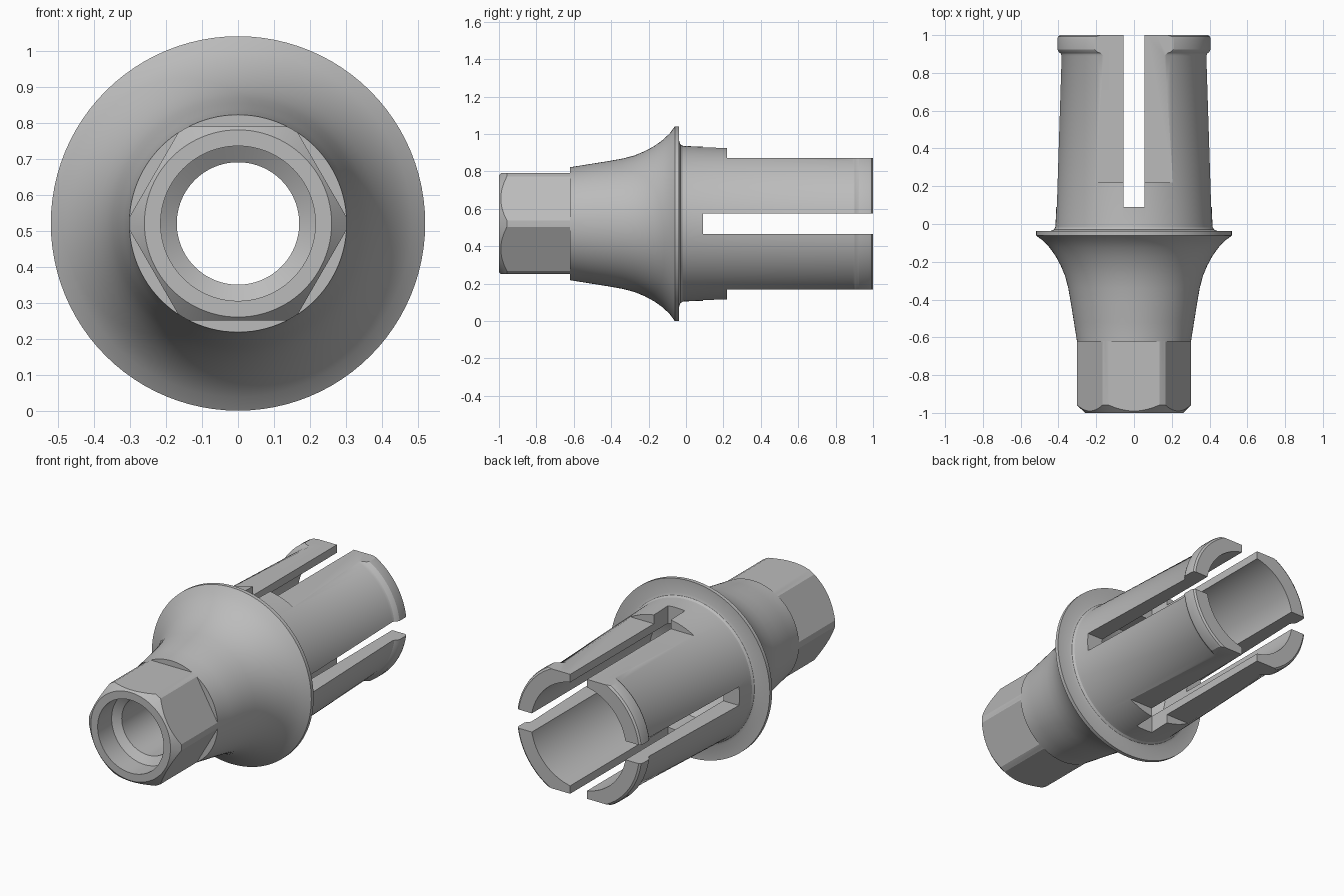
import bpy
import bmesh
import math
from mathutils import Matrix, Vector

default = bpy.data.objects.get("Cube")
if default:
    bpy.data.objects.remove(default, do_unlink=True)

AXIS_Z = 0.52
SEGMENTS = 96

metal = bpy.data.materials.new("grey metal")
metal.use_nodes = True
GREY = (0.5, 0.5, 0.5, 1)
metal.diffuse_color = GREY
metal.node_tree.nodes["Principled BSDF"].inputs["Base Color"].default_value = GREY


def to_object(name, bm):
    bmesh.ops.recalc_face_normals(bm, faces=bm.faces)
    mesh = bpy.data.meshes.new(name)
    bm.to_mesh(mesh)
    bm.free()
    obj = bpy.data.objects.new(name, mesh)
    bpy.context.collection.objects.link(obj)
    mesh.materials.append(metal)
    return obj


def lathe(name, profile):
    """Spin a closed (radius, y) profile around the lengthwise axis."""
    bm = bmesh.new()
    verts = [bm.verts.new((r, y, AXIS_Z)) for r, y in profile]
    edges = [bm.edges.new((v, verts[i - 1])) for i, v in enumerate(verts)]
    bmesh.ops.spin(bm, geom=verts + edges, cent=(0, 0, AXIS_Z), axis=(0, 1, 0),
                   angle=math.tau, steps=SEGMENTS)
    bmesh.ops.remove_doubles(bm, verts=bm.verts, dist=0.0001)
    return to_object(name, bm)


def cut(target, width, y0, y1, inner, outer, degrees):
    """Cut a box out, reaching from inner to outer along a radial direction."""
    bm = bmesh.new()
    size = Vector((width, y1 - y0, outer - inner))
    centre = Vector((0, (y0 + y1) / 2, (inner + outer) / 2))
    place = (Matrix.Translation((0, 0, AXIS_Z))
             @ Matrix.Rotation(math.radians(degrees), 4, "Y")
             @ Matrix.Translation(centre) @ Matrix.Diagonal(size).to_4x4())
    bmesh.ops.create_cube(bm, size=1, matrix=place)
    cutter = to_object("cutter", bm)
    cutter.hide_render = True
    mod = target.modifiers.new("cut", "BOOLEAN")
    mod.operation = "DIFFERENCE"
    mod.solver = "EXACT"
    mod.object = cutter
    bpy.ops.object.modifier_apply(modifier=mod.name)
    bpy.data.objects.remove(cutter, do_unlink=True)


# Nose, flared skirt, thin flange, tapered sleeve and end lip
outside = [
    (0.26, -1.0), (0.302, -0.958), (0.302, -0.62),
    (0.318, -0.52), (0.334, -0.42), (0.348, -0.34), (0.365, -0.275),
    (0.388, -0.22), (0.415, -0.17), (0.447, -0.125), (0.482, -0.088),
    (0.52, -0.06), (0.52, -0.038),
    (0.44, -0.036), (0.425, -0.03), (0.417, -0.018), (0.415, 0.0),
    (0.387, 0.89), (0.392, 0.902), (0.403, 0.912), (0.41, 0.925),
    (0.41, 0.978), (0.406, 0.992), (0.395, 1.0),
]
# Sleeve bore, screw seat, through hole and front counterbore
inside = [(0.31, 1.0), (0.31, -0.1), (0.17, -0.2), (0.17, -0.84), (0.215, -0.87), (0.215, -1.0)]

body = lathe("connector_body", outside + inside)
bpy.context.view_layer.objects.active = body
body.select_set(True)

# Hexagonal flats on the nose
for k in range(6):
    cut(body, 0.6, -1.1, -0.621, 0.27, 0.5, 60 * k)

# Flats on the top and bottom of the sleeve
for turn in (0, 180):
    cut(body, 1.0, 0.22, 1.1, 0.352, 0.7, turn)

# Crossed slots that split the sleeve into four prongs
for turn in (0, 90):
    cut(body, 0.11, 0.09, 1.1, -0.7, 0.7, turn)

bpy.ops.object.shade_smooth_by_angle(angle=math.radians(25))
